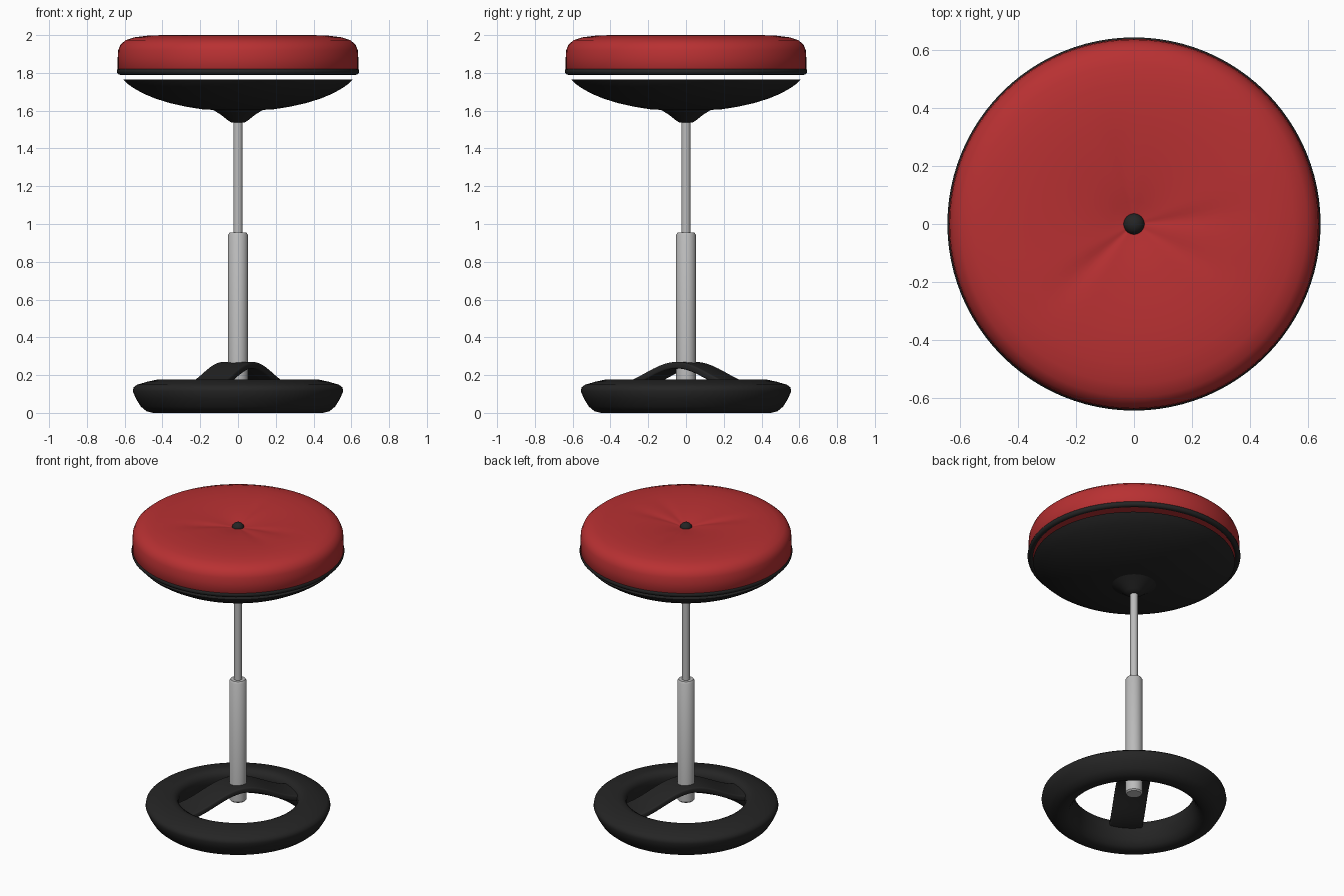
import bpy, bmesh
from math import sin, cos, pi, radians, exp, atan2, hypot

default = bpy.data.objects.get("Cube")
if default:
    bpy.data.objects.remove(default, do_unlink=True)


def material(name, color):
    m = bpy.data.materials.new(name)
    m.use_nodes = True
    m.diffuse_color = (*color, 1)
    m.node_tree.nodes["Principled BSDF"].inputs["Base Color"].default_value = (*color, 1)
    return m


RED = material("red_fabric", (0.48, 0.03, 0.032))
BLACK = material("black_plastic", (0.018, 0.018, 0.018))
STEEL = material("grey_steel", (0.5, 0.5, 0.5))


def finish(name, bm, mat, angle=40):
    bmesh.ops.recalc_face_normals(bm, faces=bm.faces)
    mesh = bpy.data.meshes.new(name)
    bm.to_mesh(mesh)
    bm.free()
    mesh.materials.append(mat)
    ob = bpy.data.objects.new(name, mesh)
    bpy.context.collection.objects.link(ob)
    bpy.ops.object.select_all(action="DESELECT")
    ob.select_set(True)
    bpy.context.view_layer.objects.active = ob
    bpy.ops.object.shade_smooth_by_angle(angle=radians(angle))
    return ob


def lathe(name, profile, mat, segments=96, closed=False, shape=None, angle=40):
    """Spin a (radius, z) profile around the z axis."""
    bm = bmesh.new()
    verts = [bm.verts.new((r, 0, z)) for r, z in profile]
    pairs = list(zip(verts, verts[1:])) + ([(verts[-1], verts[0])] if closed else [])
    edges = [bm.edges.new(p) for p in pairs]
    bmesh.ops.spin(bm, geom=verts + edges, cent=(0, 0, 0), axis=(0, 0, 1),
                   angle=2 * pi, steps=segments, use_duplicate=False)
    bmesh.ops.remove_doubles(bm, verts=bm.verts, dist=0.0005)
    if shape:
        for v in bm.verts:
            shape(v)
    return finish(name, bm, mat, angle)


def crease(v):
    """Soft radial folds pulled in by the centre button."""
    r, a = hypot(v.co.x, v.co.y), atan2(v.co.y, v.co.x)
    if v.co.z < 1.95 or r < 0.01:
        return
    for fold, depth in ((-2.4, 0.008), (0.1, 0.006), (1.75, 0.005), (-0.5, 0.004)):
        off = atan2(sin(a - fold), cos(a - fold))
        v.co.z -= depth * exp(-(off / 0.16) ** 2) * exp(-((r - 0.2) / 0.13) ** 2)


# Seat cushion with button and piping
lathe("seat_cushion", [
    (0, 1.963), (0.04, 1.967), (0.08, 1.975), (0.13, 1.983), (0.18, 1.989),
    (0.24, 1.994), (0.32, 1.999), (0.4, 2.0), (0.48, 1.997), (0.55, 1.988),
    (0.595, 1.973), (0.622, 1.95), (0.634, 1.92), (0.637, 1.88),
    (0.637, 1.82), (0.62, 1.797), (0, 1.797)], RED, shape=crease)
lathe("seat_button", [(0.036 * sin(t * pi / 16), 1.964 + 0.032 * cos(t * pi / 16))
                      for t in range(9)], BLACK, 32)
lathe("seat_piping", [(0.624 + 0.018 * cos(t * pi / 6), 1.808 + 0.018 * sin(t * pi / 6))
                      for t in range(12)], BLACK, closed=True)

# Dished seat pan and its mounting boss
lathe("seat_pan", [
    (0, 1.765), (0.608, 1.765), (0.585, 1.742), (0.55, 1.718), (0.5, 1.69),
    (0.44, 1.665), (0.36, 1.64), (0.27, 1.62), (0.18, 1.606), (0, 1.6)], BLACK)
lathe("pan_boss", [(0, 1.61), (0.135, 1.606), (0.09, 1.578), (0.055, 1.55),
                   (0.035, 1.537), (0, 1.535)], BLACK, 48)

# Gas lift: thin rod sliding in a wider column
lathe("lift_rod", [(0, 0.9), (0.024, 0.9), (0.024, 1.545), (0, 1.545)], STEEL, 32)
lathe("lift_column", [(0, 0.15), (0.044, 0.15), (0.052, 0.158), (0.052, 0.943),
                      (0.044, 0.955), (0, 0.955)], STEEL, 40)

# Weighted ring base
lathe("base_ring", [
    (0.42, 0.003), (0.45, 0), (0.485, 0.009), (0.515, 0.034), (0.54, 0.075),
    (0.557, 0.115), (0.553, 0.135), (0.535, 0.149), (0.48, 0.165), (0.42, 0.178),
    (0.39, 0.177), (0.368, 0.165), (0.357, 0.14), (0.36, 0.1), (0.375, 0.05),
    (0.395, 0.016)], BLACK, closed=True, angle=60)

# Arched bridge across the ring, carrying the column
STEPS, REACH, HALF_WIDTH, TURN = 32, 0.4, 0.1, radians(58)
bm = bmesh.new()
rows = []
for i in range(STEPS + 1):
    s = REACH * (2 * i / STEPS - 1)
    z = 0.15 + 0.06 * (1 + cos(pi * s / REACH))
    rows.append([bm.verts.new((s * cos(TURN) - w * sin(TURN),
                               s * sin(TURN) + w * cos(TURN), z))
                 for w in (-HALF_WIDTH, 0, HALF_WIDTH)])
for a, b in zip(rows, rows[1:]):
    for k in range(2):
        bm.faces.new((a[k], b[k], b[k + 1], a[k + 1]))
bridge = finish("base_bridge", bm, BLACK)
if bridge.data.polygons[0].normal.z < 0:
    bridge.data.flip_normals()
solid = bridge.modifiers.new("thickness", "SOLIDIFY")
solid.thickness, solid.offset = 0.035, -1
bevel = bridge.modifiers.new("soft_edges", "BEVEL")
bevel.width, bevel.segments, bevel.limit_method = 0.01, 3, "ANGLE"
bevel.angle_limit = radians(50)
